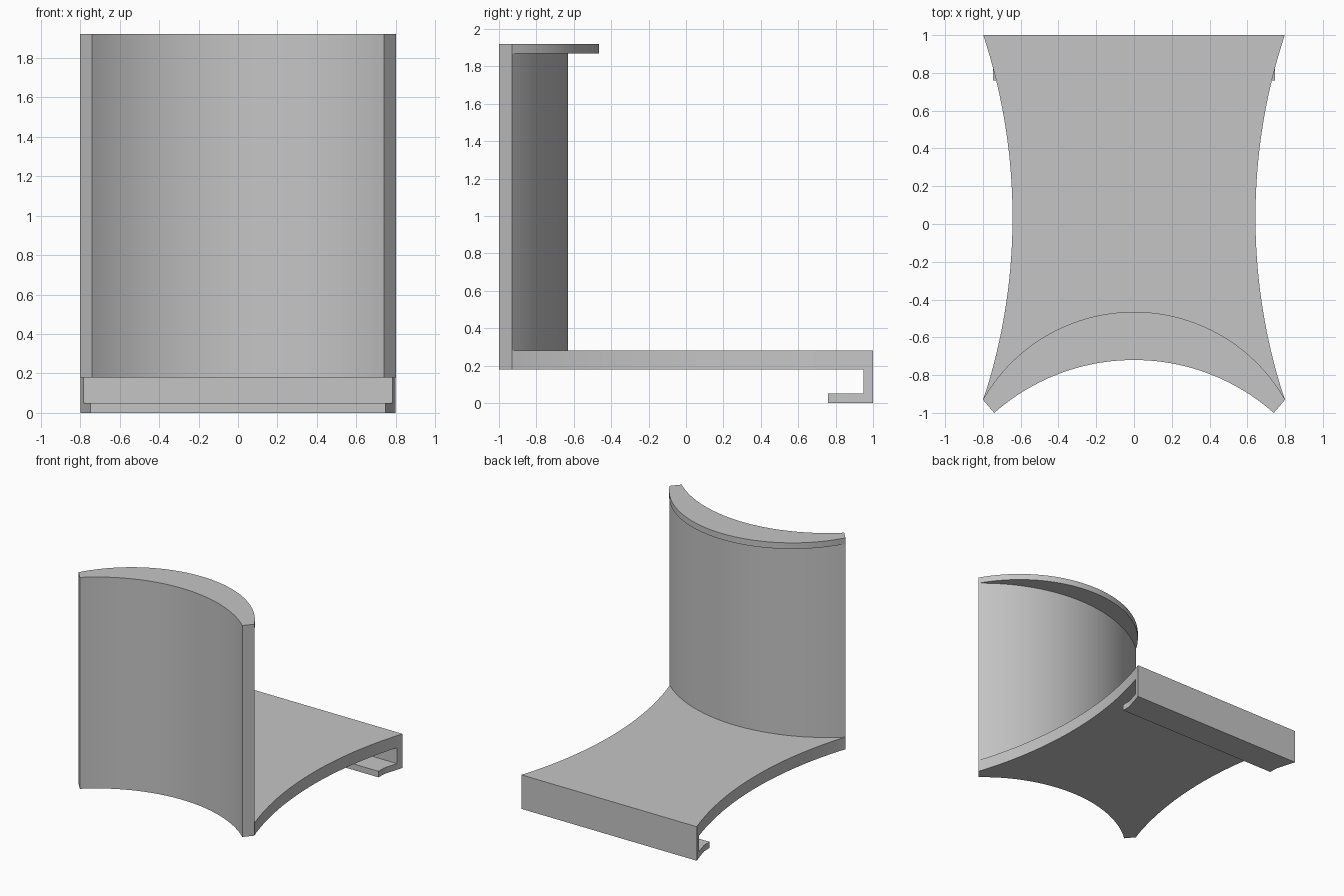
import bpy, bmesh, math

if "Cube" in bpy.data.objects:
    bpy.data.objects.remove(bpy.data.objects["Cube"], do_unlink=True)

grey = bpy.data.materials.new("light grey")
grey.use_nodes = True
grey.diffuse_color = (0.56, 0.56, 0.56, 1)
grey.node_tree.nodes["Principled BSDF"].inputs["Base Color"].default_value = grey.diffuse_color


def bow(half, y_end, y_mid, n=40):
    """Arc from (-half, y_end) over (0, y_mid) to (half, y_end)."""
    sag = y_mid - y_end
    r = (half * half + sag * sag) / (2 * sag)
    a = math.asin(half / r)
    return [(r * math.sin(t), y_mid - r + r * math.cos(t))
            for t in (a * (2 * i / n - 1) for i in range(n + 1))]


def side_x(y):
    """Half width of the waisted plate at depth y."""
    r, waist = 3.08, 0.643
    return waist + r - math.sqrt(r * r - (y - 0.035) ** 2)


def side(y0, y1, n, least=0):
    """Right-hand edge points of the plate, running from y0 to y1."""
    ys = [y0 + (y1 - y0) * i / n for i in range(n + 1)]
    return [(max(side_x(y), least), y) for y in ys]


def mirrored(points):
    return [(-x, y) for x, y in reversed(points)]


def slab(name, outline, z0, z1):
    """Extrude a plan outline between two heights."""
    bm = bmesh.new()
    face = bm.faces.new([bm.verts.new((x, y, z0)) for x, y in outline])
    up = bmesh.ops.extrude_face_region(bm, geom=[face])
    bmesh.ops.translate(bm, vec=(0, 0, z1 - z0),
                        verts=[v for v in up["geom"] if isinstance(v, bmesh.types.BMVert)])
    bmesh.ops.recalc_face_normals(bm, faces=bm.faces)
    mesh = bpy.data.meshes.new(name)
    bm.to_mesh(mesh)
    bm.free()
    mesh.materials.append(grey)
    mesh.shade_smooth()
    mesh.set_sharp_from_angle(angle=math.radians(30))
    obj = bpy.data.objects.new(name, mesh)
    bpy.context.collection.objects.link(obj)
    return obj


front_arc = bow(0.74, -1.0, -0.72)
wall_arc = bow(0.8, -0.93, -0.63)
lip_arc = bow(0.8, -0.93, -0.465)

# Curved upright wall and the crescent lip behind its top
slab("curved_wall", front_arc + wall_arc[::-1], 0.18, 1.92)
slab("top_lip", wall_arc + lip_arc[-2:0:-1], 1.87, 1.92)

# Waisted base plate
edge = side(-0.93, 0.95, 36)[1:]
slab("base_plate", wall_arc + edge + mirrored(edge), 0.18, 0.28)

# Rear drop plate
edge = side(0.95, 1.0, 2)
slab("rear_plate", edge + mirrored(edge), 0.0, 0.28)

# Forward hook, with straight sides near its tip
edge = side(0.76, 0.95, 8, least=0.747)
slab("hook_lip", edge + mirrored(edge), 0.0, 0.05)
